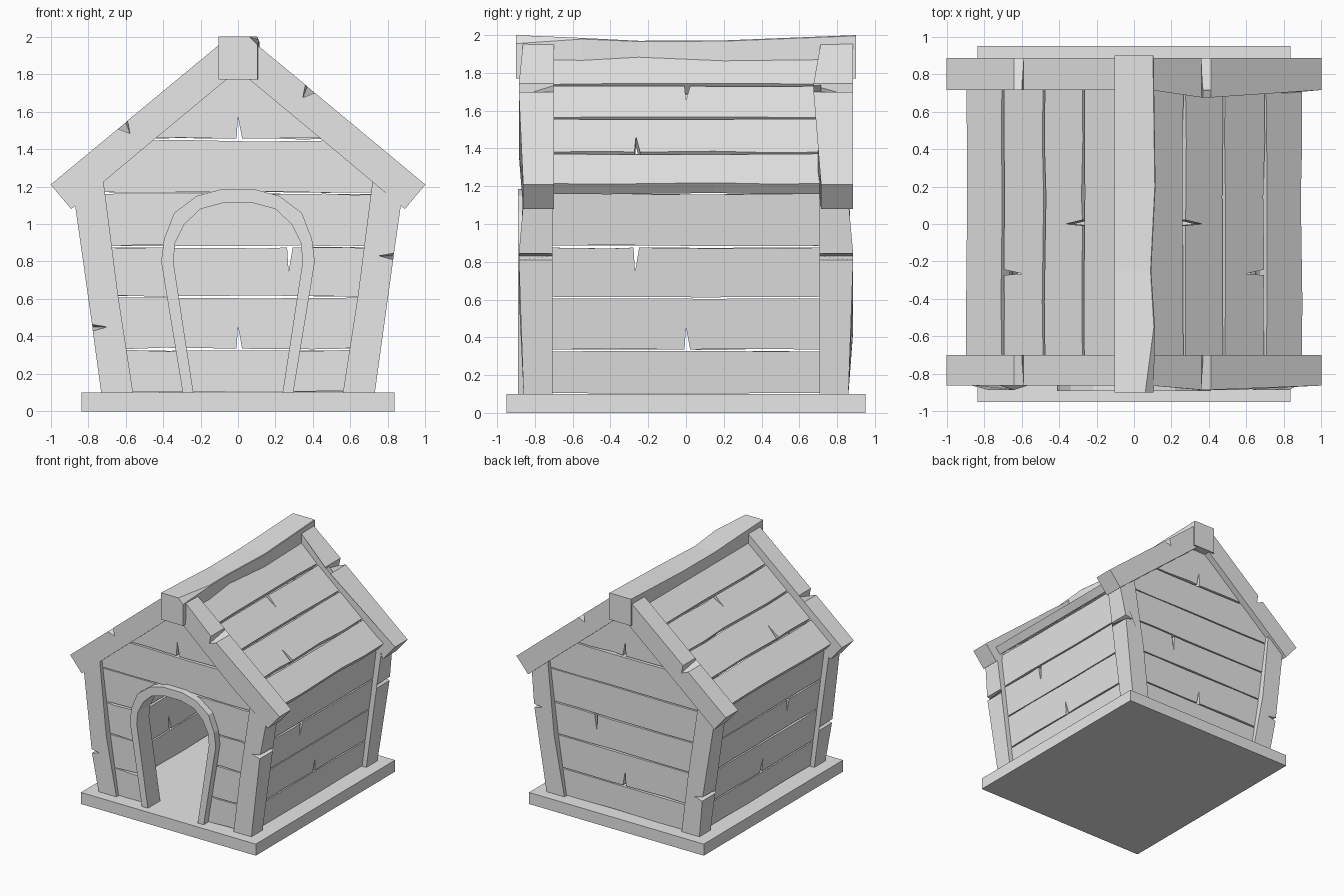
import bpy, bmesh, random
from mathutils import Vector

rng = random.Random(4)
cube = bpy.data.objects.get("Cube")
if cube:
    bpy.data.objects.remove(cube)

grey = bpy.data.materials.new("plain grey")
grey.use_nodes = True
GREY = (0.8, 0.8, 0.8, 1)
grey.diffuse_color = GREY
grey.node_tree.nodes["Principled BSDF"].inputs["Base Color"].default_value = GREY


def loft(name, rings):
    """Skin a list of closed rings and cap both ends."""
    bm = bmesh.new()
    rows = [[bm.verts.new(p) for p in ring] for ring in rings]
    n = len(rows[0])
    for a, b in zip(rows, rows[1:]):
        for i in range(n):
            j = (i + 1) % n
            bm.faces.new((a[i], a[j], b[j], b[i]))
    bm.faces.new(rows[0])
    bm.faces.new(rows[-1])
    bmesh.ops.recalc_face_normals(bm, faces=bm.faces)
    mesh = bpy.data.meshes.new(name)
    bm.to_mesh(mesh)
    bm.free()
    mesh.materials.append(grey)
    ob = bpy.data.objects.new(name, mesh)
    bpy.context.scene.collection.objects.link(ob)
    return ob


def slab(name, outline, place, inner=None):
    """Flat piece: place(u, v, d) maps the outline, d = 0 outside, 1 inside."""
    loft(name, [[place(u, v, 0) for u, v in outline],
                [place(u, v, 1) for u, v in inner or outline]])


def board_edge(a, b, v, crack=None, up=1):
    """Slightly wavy edge from a to b with an optional V shaped crack."""
    pts = [(a, v), (b, v)]
    for t in (0.22, 0.6, 0.8):
        pts.append((a + (b - a) * t, v + rng.uniform(-0.004, 0.006) * up))
    if crack:
        u, depth = crack
        pts += [(u - 0.008, v), (u, v + depth * up), (u + 0.022, v)]
    return sorted(pts)


def board(half0, half1, v0, v1, low=None, high=None):
    gap = 0.005
    return (board_edge(-half0, half0, v0 + gap, low, 1)
            + board_edge(-half1, half1, v1 - gap, high, -1)[::-1])


SIDES = ((1, "left"), (-1, "right"))
ENDS = ((-1, "front"), (1, "back"))
SLOPE = 0.833
ROWS = (0.1, 0.33, 0.61, 0.88, 1.165, 1.45, 1.84)
LOW = {1: (0, 0.12), 5: (0, 0.12)}
HIGH = {2: (-0.27, 0.13)}

# Base board
loft("base", [[(x, y, z) for x, y in ((-0.835, -0.95), (0.835, -0.95),
     (0.835, 0.95), (-0.835, 0.95))] for z in (0, 0.1)])

# Leaning side walls
for s, side in SIDES:
    def side_place(u, v, d):
        return Vector((s * (0.69 + 0.13 * (v - 0.1) - 0.07 * d), u, v))
    for i in range(4):
        slab(f"{side}_wall_board_{i + 1}",
             board(0.72, 0.72, ROWS[i], ROWS[i + 1], LOW.get(i), HIGH.get(i)),
             side_place)


def wall_half(z):
    return min(0.64 + 0.13 * (z - 0.1), 0.84 - (z - 1.21) / SLOPE)


# Back wall
for i in range(6):
    high = (0.27, 0.13) if i in HIGH else None
    slab(f"back_wall_board_{i + 1}",
         board(wall_half(ROWS[i]), wall_half(ROWS[i + 1]), ROWS[i], ROWS[i + 1],
               LOW.get(i), high),
         lambda u, v, d: Vector((u, 0.83 - 0.07 * d, v)))

# Doorway arch, half outlines from the floor up
OUTER = [(0.295, 0.1), (0.41, 0.8), (0.395, 0.92), (0.34, 1.06), (0.22, 1.15), (0.09, 1.185)]
INNER = [(0.238, 0.1), (0.345, 0.8), (0.335, 0.9), (0.285, 1.0), (0.2, 1.08), (0.08, 1.112)]
MIDDLE = [((a + c) / 2, (b + d) / 2) for (a, b), (c, d) in zip(OUTER, INNER)]


def both(path):
    return path + [(-x, z) for x, z in reversed(path)]


slab("door_frame", both(OUTER) + both(INNER)[::-1],
     lambda u, v, d: Vector((u, -0.89 + 0.17 * d, v)))


def door_half(z):
    for (x0, z0), (x1, z1) in zip(MIDDLE, MIDDLE[1:]):
        if z0 <= z <= z1:
            return x0 + (x1 - x0) * (z - z0) / (z1 - z0)
    return 0


def front_place(u, v, d):
    return Vector((u, -0.83 + 0.07 * d, v))


# Front wall, lower boards stop behind the door frame
for i in range(4):
    z0, z1 = ROWS[i] + 0.005, ROWS[i + 1] - 0.005
    for s, side in SIDES:
        path = board_edge(door_half(z0), wall_half(z0), z0)
        path += board_edge(door_half(z1), wall_half(z1), z1, None, -1)[::-1]
        path += [p for p in reversed(MIDDLE) if z0 < p[1] < z1]
        slab(f"front_wall_board_{side}_{i + 1}", [(s * x, z) for x, z in path], front_place)
for i in (4, 5):
    slab(f"front_gable_board_{i - 3}",
         board(wall_half(ROWS[i]), wall_half(ROWS[i + 1]), ROWS[i], ROWS[i + 1], LOW.get(i)),
         front_place)

# Roof boards
COLUMNS = (0.04, 0.27, 0.48, 0.70, 0.90)
for s, side in SIDES:
    def roof_place(u, v, d):
        return Vector((s * (v - 0.045 * d), u, 1.21 + (0.9 - v) * SLOPE - 0.054 * d))
    for i in range(4):
        low = (0, 0.09) if i == 1 else None
        high = (-0.265, 0.1) if i == 2 else None
        slab(f"{side}_roof_board_{i + 1}",
             board(0.74, 0.74, COLUMNS[i], COLUMNS[i + 1], low, high), roof_place)

# Corner posts and sloping gable beams
for e, end in ENDS:
    for s, side in SIDES:
        crack_z = 0.83 if s > 0 else 0.45

        def post(depth):
            edge = 0.73 + 0.14 * (crack_z - 0.1)
            return [(0.56, 0.1), (0.73, 0.1), (edge - 0.004, crack_z - 0.02),
                    (edge - depth, crack_z), (edge, crack_z + 0.014), (0.872, 1.12),
                    (0.72, 1.245), (0.64, 0.62)]

        def post_place(u, v, d):
            swell = 0.025 if 0.3 < v < 1 else 0
            return Vector((s * u, e * (0.708 if d else 0.86 + swell), v))
        slab(f"{end}_{side}_post", post(0.08), post_place, post(0.003))

        crack_x = 0.37 if s > 0 else 0.6

        def beam(depth):
            z = 1.21 + (1 - crack_x) * SLOPE
            return [(0.05, 1.78), (0.09, 1.965), (crack_x - 0.01, z + 0.008),
                    (crack_x - depth * 0.4, z - depth), (crack_x + 0.04, z - 0.035),
                    (1.0, 1.21), (0.89, 1.08), (0.55, 1.365)]

        def beam_place(u, v, d):
            bent = s > 0 and 0.3 < u < 0.8
            inside = 0.7 if e < 0 else 0.675 if bent else 0.715
            outside = 0.885 if bent or e > 0 else 0.862
            return Vector((s * u, e * (inside if d else outside), v))
        slab(f"{end}_{side}_gable_beam", beam(0.06), beam_place, beam(0.002))

# Sagging ridge beam with one broken corner
rings = []
for y, right, top, chip in ((-0.9, 0.105, 2.0, 0.045), (-0.55, 0.112, 1.985, 0.006),
                            (-0.25, 0.092, 1.97, 0.004), (0.2, 0.115, 1.972, 0.004),
                            (0.9, 0.105, 2.0, 0.004)):
    rings.append([(-0.105, y, 1.77), (right, y, 1.77), (right, y, top - chip),
                  (right - chip, y, top), (-0.105, y, top)])
loft("ridge_beam", rings)
